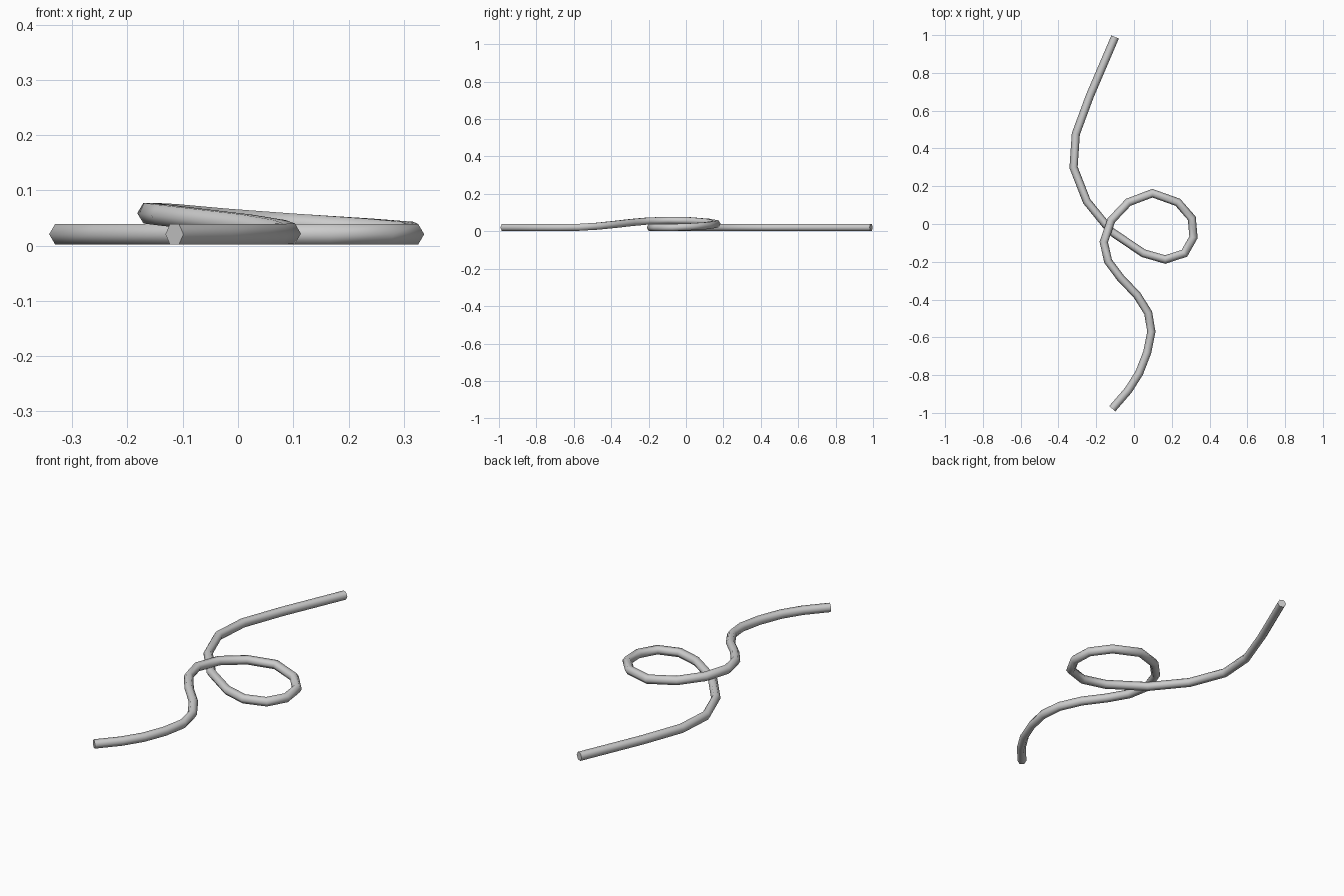
import bpy, bmesh, math
from mathutils import Vector

if "Cube" in bpy.data.objects:
    bpy.data.objects.remove(bpy.data.objects["Cube"])

RADIUS, SIDES = 0.0215, 6
FLOOR = 0.0205

# Rope centre line: x, y, and lift above the resting height
PATH = [
    (-0.10, 0.99, 0), (-0.233, 0.68, 0), (-0.308, 0.477, 0), (-0.32, 0.30, 0),
    (-0.25, 0.12, 0), (-0.12, -0.04, 0), (0.05, -0.155, 0), (0.165, -0.188, 0),
    (0.267, -0.155, 0), (0.315, -0.07, 0), (0.306, 0.03, 0.004),
    (0.232, 0.115, 0.010), (0.097, 0.163, 0.019), (-0.03, 0.115, 0.028),
    (-0.12, 0.02, 0.036), (-0.16, -0.095, 0.038), (-0.137, -0.197, 0.035),
    (-0.07, -0.287, 0.027), (0.015, -0.375, 0.017), (0.075, -0.47, 0.007),
    (0.092, -0.57, 0.001), (0.07, -0.68, 0), (0.027, -0.79, 0),
    (-0.03, -0.88, 0), (-0.115, -0.978, 0),
]


def sweep(name, points, radius, sides):
    """Sweep an upright polygon along the points with mitred joints."""
    bm = bmesh.new()
    rings = []
    last = len(points) - 1
    for i, p in enumerate(points):
        into = (p - points[max(i - 1, 0)]).normalized()
        out = (points[min(i + 1, last)] - p).normalized()
        tangent = (into + out).normalized()
        side = tangent.cross(Vector((0, 0, 1))).normalized()
        up = side.cross(tangent)
        miter = 1 / max(tangent.dot(out if i < last else into), 0.5)
        rings.append([
            bm.verts.new(p + radius * (side * math.cos(a) * miter + up * math.sin(a)))
            for a in (2 * math.pi * k / sides for k in range(sides))])
    for a, b in zip(rings, rings[1:]):
        for k in range(sides):
            n = (k + 1) % sides
            bm.faces.new((a[k], a[n], b[n], b[k])).smooth = True
    # Flat end caps
    bm.faces.new(rings[0])
    bm.faces.new(rings[-1])
    bmesh.ops.recalc_face_normals(bm, faces=bm.faces)
    mesh = bpy.data.meshes.new(name)
    bm.to_mesh(mesh)
    bm.free()
    obj = bpy.data.objects.new(name, mesh)
    bpy.context.collection.objects.link(obj)
    bpy.context.view_layer.objects.active = obj
    obj.select_set(True)
    bpy.ops.object.shade_smooth_by_angle(angle=math.radians(65))
    return obj


# Looped rope lying on the ground
sweep("rope", [Vector((x, y, FLOOR + z)) for x, y, z in PATH], RADIUS, SIDES)
